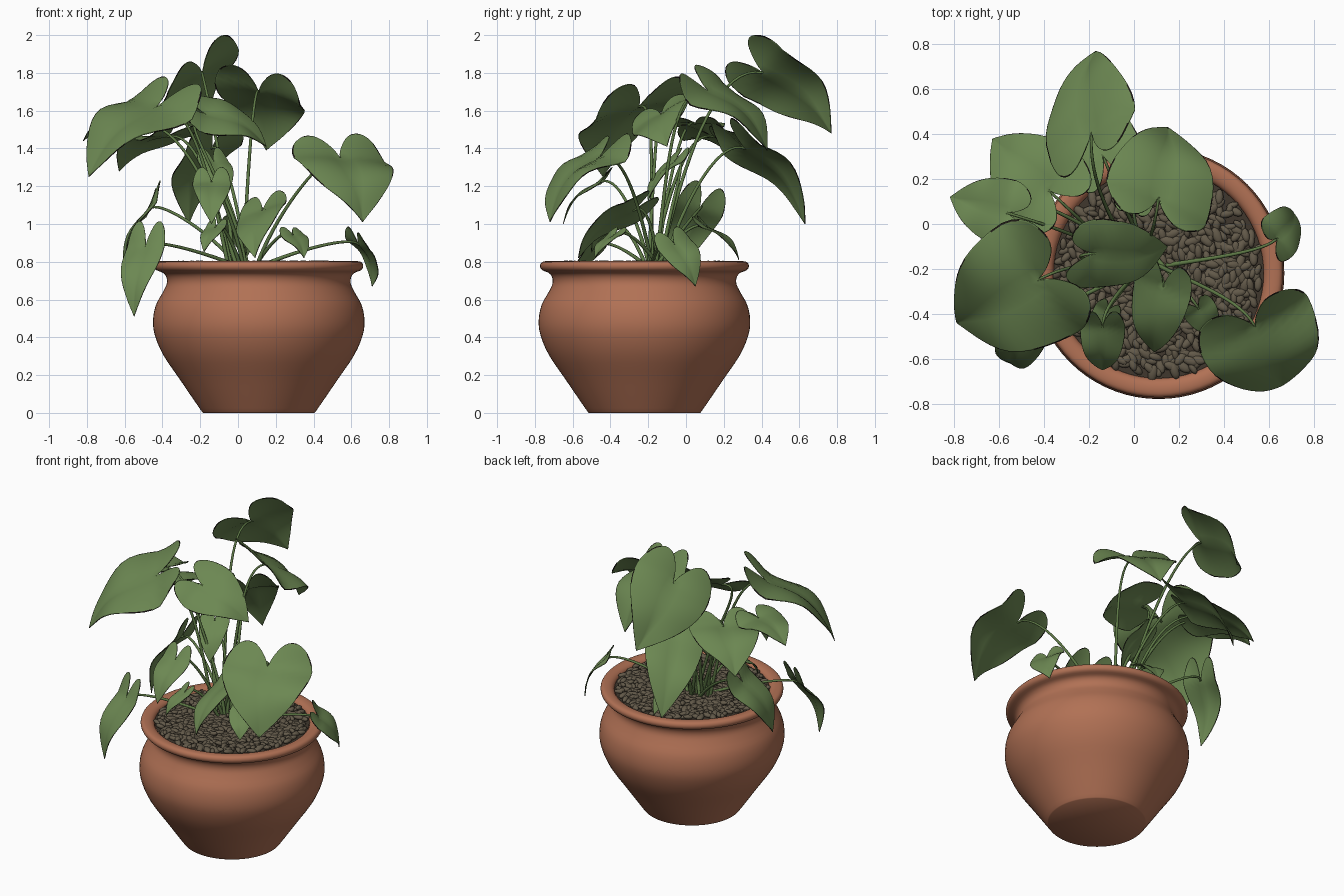
import bpy, bmesh, math, random
from mathutils import Vector, Matrix

if "Cube" in bpy.data.objects:
    bpy.data.objects.remove(bpy.data.objects["Cube"])

random.seed(4)
CX, CY = 0.11, -0.22            # pot axis
CROWN = Vector((0.03, -0.16, 0.77))


def material(name, rgb):
    m = bpy.data.materials.new(name)
    m.diffuse_color = (*rgb, 1)
    m.use_nodes = True
    m.node_tree.nodes["Principled BSDF"].inputs["Base Color"].default_value = m.diffuse_color
    return m


TERRACOTTA = material("terracotta", (0.44, 0.165, 0.09))
LEAF = material("leaf green", (0.15, 0.245, 0.085))
EDGE = material("dry leaf edge", (0.014, 0.011, 0.008))
STEM = material("stem green", (0.11, 0.19, 0.06))
PEBBLE = material("pebble brown", (0.125, 0.102, 0.068))
SOIL = material("dark soil", (0.05, 0.038, 0.026))


def add_object(name, bm, *mats):
    me = bpy.data.meshes.new(name)
    bm.to_mesh(me)
    bm.free()
    for m in mats:
        me.materials.append(m)
    ob = bpy.data.objects.new(name, me)
    bpy.context.collection.objects.link(ob)
    for p in me.polygons:
        p.use_smooth = True
    return ob


def smooth_points(pts, n):
    """Catmull-Rom resampling of a 2D point list."""
    pts = [Vector(p) for p in pts]
    out = []
    for i in range(n + 1):
        f = i / n * (len(pts) - 1)
        k = min(int(f), len(pts) - 2)
        t = f - k
        b, c = pts[k], pts[k + 1]
        a = pts[k - 1] if k else 2 * b - c
        d = pts[k + 2] if k + 2 < len(pts) else 2 * c - b
        out.append(0.5 * (2 * b + (c - a) * t + (2 * a - 5 * b + 4 * c - d) * t * t
                          + (3 * b - a - 3 * c + d) * t ** 3))
    return out


def lathe(name, profile, mat, segs=72):
    bm = bmesh.new()
    vs = [bm.verts.new((r, 0, z)) for r, z in profile]
    es = [bm.edges.new(e) for e in zip(vs, vs[1:])]
    bmesh.ops.spin(bm, geom=vs + es, cent=(0, 0, 0), axis=(0, 0, 1),
                   angle=2 * math.pi, steps=segs)
    bmesh.ops.remove_doubles(bm, verts=bm.verts, dist=1e-4)
    bmesh.ops.recalc_face_normals(bm, faces=bm.faces)
    ob = add_object(name, bm, mat)
    ob.location = (CX, CY, 0)
    bpy.context.view_layer.objects.active = ob
    ob.select_set(True)
    bpy.ops.object.shade_smooth_by_angle(angle=math.radians(50))
    ob.select_set(False)
    return ob


# Pot: belly, neck, rolled rim, inner wall
BODY = [(0.30, 0.005), (0.345, 0.07), (0.42, 0.18), (0.505, 0.305), (0.55, 0.41),
        (0.56, 0.49), (0.545, 0.57), (0.51, 0.635), (0.488, 0.68), (0.488, 0.715),
        (0.505, 0.74), (0.542, 0.756), (0.553, 0.778), (0.543, 0.798),
        (0.515, 0.803), (0.485, 0.795), (0.468, 0.77), (0.465, 0.70)]
pot_profile = [(0, 0), (0.295, 0)] + [tuple(p) for p in smooth_points(BODY, 51)] + [(0, 0.70)]
lathe("pot", pot_profile, TERRACOTTA)
lathe("soil", [(0, 0.778), (0.468, 0.778)], SOIL)

# Pebbles: long stones scattered evenly over the soil
bm = bmesh.new()
COUNT = 600
for i in range(COUNT):
    r = 0.45 * math.sqrt((i + 0.5) / COUNT)
    a = i * 2.39996 + random.uniform(-0.05, 0.05)
    s = random.uniform(0.85, 1.3)
    mat = (Matrix.Translation((CX + r * math.cos(a), CY + r * math.sin(a),
                               random.uniform(0.780, 0.792)))
           @ Matrix.Rotation(random.uniform(0, math.pi), 4, 'Z')
           @ Matrix.Rotation(random.uniform(-0.3, 0.3), 4, 'Y')
           @ Matrix.Diagonal((0.032 * s, 0.0165 * s, 0.014, 1)))
    bmesh.ops.create_icosphere(bm, subdivisions=2, radius=1, matrix=mat)
add_object("pebbles", bm, PEBBLE)

# Half outline of a heart-shaped leaf: (along midrib, sideways)
HALF = smooth_points([(0, 0), (-0.16, 0.10), (-0.33, 0.33), (-0.36, 0.60), (-0.24, 0.86),
                      (0.0, 1.0), (0.28, 0.93), (0.55, 0.70), (0.78, 0.38), (0.92, 0.14),
                      (1, 0)], 30)
ROWS = [0, 0.2, 0.4, 0.6, 0.8, 0.975, 1]


def leaf(name, base, tip, half_width, tilt=0, arch=0.13):
    """Blade from stem joint to tip; tilt lifts its right-hand side (degrees)."""
    base, tip = Vector(base), Vector(tip)
    length = (tip - base).length
    axis = (tip - base).normalized()
    flat = axis.cross(Vector((0, 0, 1))).normalized()
    up = flat.cross(axis)
    t = math.radians(tilt)
    side = flat * math.cos(t) + up * math.sin(t)
    normal = side.cross(axis)
    wave = random.uniform(0, 6.28)
    bm = bmesh.new()
    for sgn in (1, -1):
        grid = []
        for i, o in enumerate(HALF):
            rib = Vector((max(0, (i / 30 - 0.4) / 0.6), 0))
            row = []
            for f in ROWS:
                q = rib.lerp(o, f)
                u, v = q.x, q.y
                bend = arch * math.sin(math.pi * u) if u > 0 else 0.5 * arch * u
                lift = (0.22 * v - 0.27 * v * v) * half_width
                lift += 0.08 * half_width * v * math.sin(7 * u + wave + sgn)
                row.append(bm.verts.new(base + axis * (u * length)
                                        + side * (sgn * v * half_width)
                                        + normal * (bend * length + lift)))
            grid.append(row)
        for i, (a, b) in enumerate(zip(grid, grid[1:])):
            for j in range(len(ROWS) - 1):
                q = [a[j], a[j + 1], b[j + 1], b[j]]
                face = bm.faces.new(q if sgn > 0 else q[::-1])
                # patches of dry margin
                if j == len(ROWS) - 2 and (math.sin(1.1 * i + wave * sgn) > 0.1 or i > 27):
                    face.material_index = 1
    bmesh.ops.remove_doubles(bm, verts=bm.verts, dist=2e-4)
    bmesh.ops.dissolve_degenerate(bm, edges=bm.edges, dist=1e-5)
    bmesh.ops.recalc_face_normals(bm, faces=bm.faces)
    ob = add_object(name, bm, LEAF, EDGE)
    sol = ob.modifiers.new("thickness", 'SOLIDIFY')
    sol.thickness = 0.004
    sol.offset = 0
    stem(name + "_stem", base, axis)


def stem(name, end, axis):
    """Curved stalk rising from the crown and bowing over into the blade."""
    start = CROWN + Vector((random.uniform(-0.05, 0.05), random.uniform(-0.05, 0.05), 0))
    start = start.lerp(Vector((end.x, end.y, start.z)), 0.08)
    rise = end.z - start.z
    c1 = start.lerp(end, 0.22)
    c1.z = start.z + 0.50 * rise
    c2 = end - axis * 0.30 * (end - start).length
    c2.z = min(c2.z, end.z + 0.06)
    cu = bpy.data.curves.new(name, 'CURVE')
    cu.dimensions = '3D'
    cu.bevel_depth = 0.010
    cu.bevel_resolution = 2
    cu.use_fill_caps = True
    cu.materials.append(STEM)
    sp = cu.splines.new('POLY')
    sp.points.add(18)
    for i, p in enumerate(sp.points):
        t = i / 18
        s = 1 - t
        q = start * s ** 3 + c1 * 3 * s * s * t + c2 * 3 * s * t * t + end * t ** 3
        p.co = (*q, 1)
        p.radius = 1.1 - 0.5 * t
    ob = bpy.data.objects.new(name, cu)
    bpy.context.collection.objects.link(ob)


# Tall leaves
leaf("tall_back_leaf", (-0.19, 0.41, 1.80), (-0.17, 0.77, 1.48), 0.25, 44)
leaf("upper_back_leaf", (0.11, 0.12, 1.70), (0.15, 0.43, 1.39), 0.25, -16)
leaf("big_left_leaf", (-0.43, -0.25, 1.62), (-0.79, -0.44, 1.25), 0.30, 12)
leaf("back_left_leaf", (-0.38, 0.15, 1.46), (-0.63, 0.38, 1.28), 0.21)
leaf("far_left_leaf", (-0.57, 0.05, 1.53), (-0.82, 0.12, 1.44), 0.15)
leaf("hidden_back_leaf", (-0.14, 0.31, 1.40), (-0.26, 0.63, 1.00), 0.18, 15)
leaf("centre_leaf", (-0.17, -0.13, 1.58), (0.15, -0.10, 1.41), 0.18, -32)
leaf("big_right_leaf", (0.54, -0.46, 1.35), (0.66, -0.72, 1.01), 0.27, arch=0.16)

# Low leaves around the pot edge
leaf("front_leaf", (0.13, -0.28, 1.07), (0.09, -0.57, 0.82), 0.14, -22)
leaf("front_left_leaf", (-0.14, -0.46, 1.22), (-0.14, -0.65, 1.00), 0.10)
leaf("left_leaf", (-0.47, 0.07, 1.08), (-0.59, -0.07, 0.73), 0.13, -40)
leaf("hanging_left_leaf", (-0.49, -0.48, 0.88), (-0.55, -0.62, 0.51), 0.11)
leaf("right_edge_leaf", (0.64, -0.06, 0.89), (0.71, 0.05, 0.67), 0.11, -30)
leaf("small_right_leaf", (0.29, -0.38, 0.94), (0.35, -0.48, 0.82), 0.075)
leaf("small_left_leaf", (-0.12, -0.39, 0.98), (-0.18, -0.50, 0.85), 0.06)
leaf("inner_leaf", (-0.13, -0.06, 1.33), (-0.07, -0.20, 1.12), 0.09)
leaf("low_back_leaf", (0.00, 0.11, 0.98), (0.04, 0.28, 0.81), 0.09)
